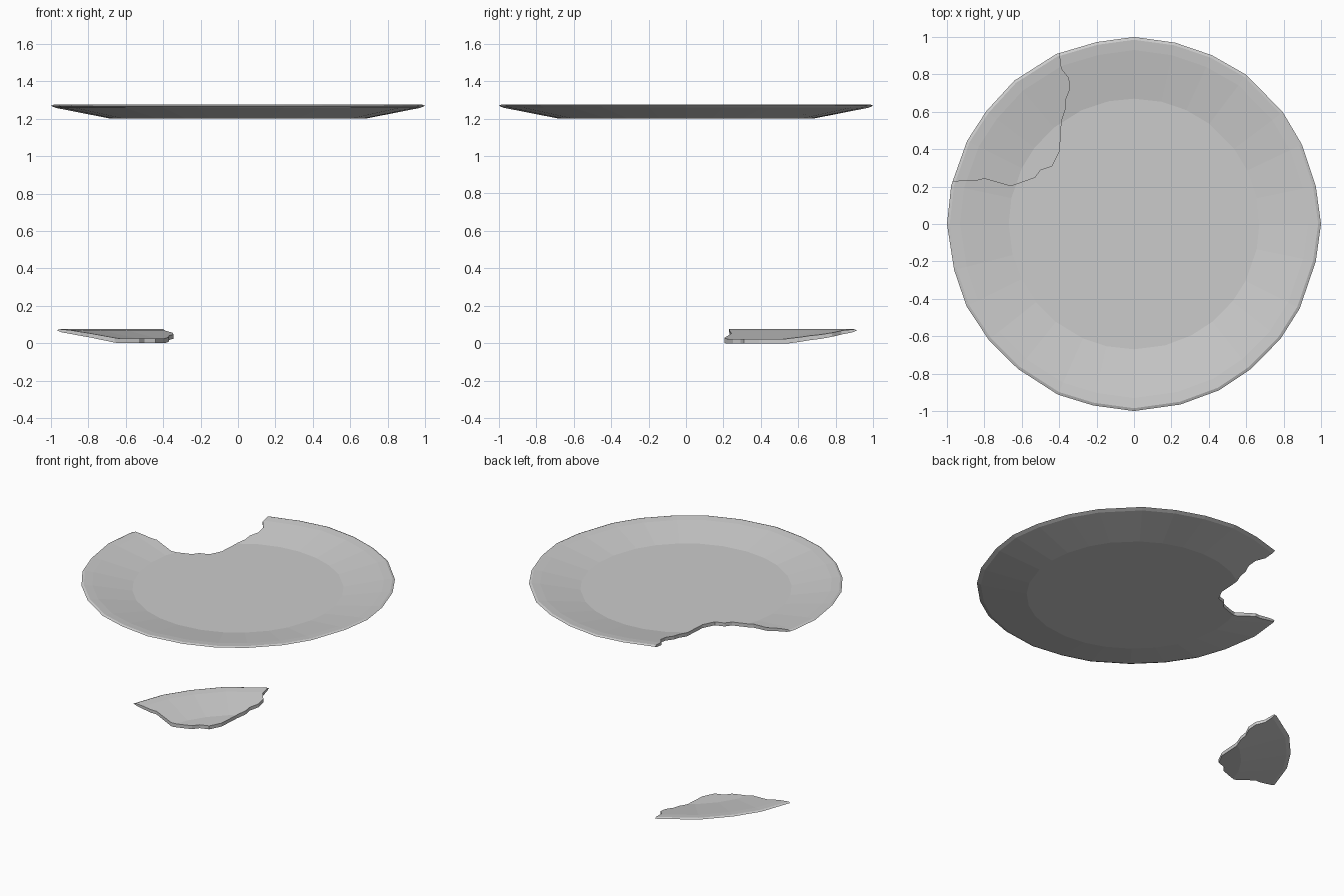
import bpy, bmesh, math, random

if "Cube" in bpy.data.objects:
    bpy.data.objects.remove(bpy.data.objects["Cube"])

random.seed(4)
SIDES = 28
LIFT = 1.2

# Plate cross-section (radius, height): underside, rim, inner slope, floor
PROFILE = [(0.68, 0.0), (0.975, 0.058), (1.0, 0.069), (0.985, 0.075),
           (0.93, 0.069), (0.67, 0.024)]

# Crack line seen from above, closed outside the plate
CRACK = [(-1.2, 0.225), (-0.97, 0.23), (-0.84, 0.235), (-0.80, 0.245), (-0.66, 0.205),
         (-0.60, 0.225), (-0.53, 0.25), (-0.50, 0.29), (-0.44, 0.31), (-0.40, 0.39),
         (-0.39, 0.55), (-0.37, 0.61), (-0.37, 0.66), (-0.345, 0.72), (-0.35, 0.78),
         (-0.39, 0.83), (-0.40, 0.91), (-0.40, 1.2), (-1.2, 1.2)]


def make_object(name, bm):
    bmesh.ops.recalc_face_normals(bm, faces=bm.faces[:])
    mesh = bpy.data.meshes.new(name)
    bm.to_mesh(mesh)
    bm.free()
    obj = bpy.data.objects.new(name, mesh)
    bpy.context.collection.objects.link(obj)
    return obj


def build_plate(name):
    bm = bmesh.new()
    rings = [[] for _ in PROFILE]
    for i in range(SIDES):
        # slightly uneven, hand-carved facets; the four extreme points stay exact
        exact = i % (SIDES // 4) == 0
        a = 2 * math.pi * (i + (0 if exact else random.uniform(-0.15, 0.15))) / SIDES
        shrink = 1.0 if exact else random.uniform(0.992, 1.0)
        for k, (r, z) in enumerate(PROFILE):
            s = shrink if 0 < k < 5 else 1.0
            rings[k].append(bm.verts.new((r * s * math.cos(a), r * s * math.sin(a), z)))
    for lower, upper in zip(rings, rings[1:]):
        for i in range(SIDES):
            j = (i + 1) % SIDES
            bm.faces.new((lower[i], lower[j], upper[j], upper[i]))
    bm.faces.new(rings[0][::-1])
    bm.faces.new(rings[-1])
    return make_object(name, bm)


def build_cutter():
    bm = bmesh.new()
    face = bm.faces.new([bm.verts.new((x, y, -0.2)) for x, y in CRACK])
    out = bmesh.ops.extrude_face_region(bm, geom=[face])
    top = [v for v in out["geom"] if isinstance(v, bmesh.types.BMVert)]
    bmesh.ops.translate(bm, verts=top, vec=(0, 0, 0.6))
    cutter = make_object("crack_cutter", bm)
    cutter.hide_render = True
    return cutter


def cut(obj, cutter, operation):
    mod = obj.modifiers.new("break", 'BOOLEAN')
    mod.operation = operation
    mod.solver = 'EXACT'
    mod.object = cutter
    bpy.context.view_layer.update()
    graph = bpy.context.evaluated_depsgraph_get()
    mesh = bpy.data.meshes.new_from_object(obj.evaluated_get(graph))
    obj.modifiers.clear()
    obj.data = mesh


# Same plate twice: one keeps the body, the other keeps the broken piece
cutter = build_cutter()
plate = build_plate("plate_body")
shard = plate.copy()
shard.data = plate.data.copy()
shard.name = "broken_shard"
bpy.context.collection.objects.link(shard)
cut(plate, cutter, 'DIFFERENCE')
cut(shard, cutter, 'INTERSECT')
bpy.data.objects.remove(cutter)

# Body floats above the shard
plate.location.z = LIFT
